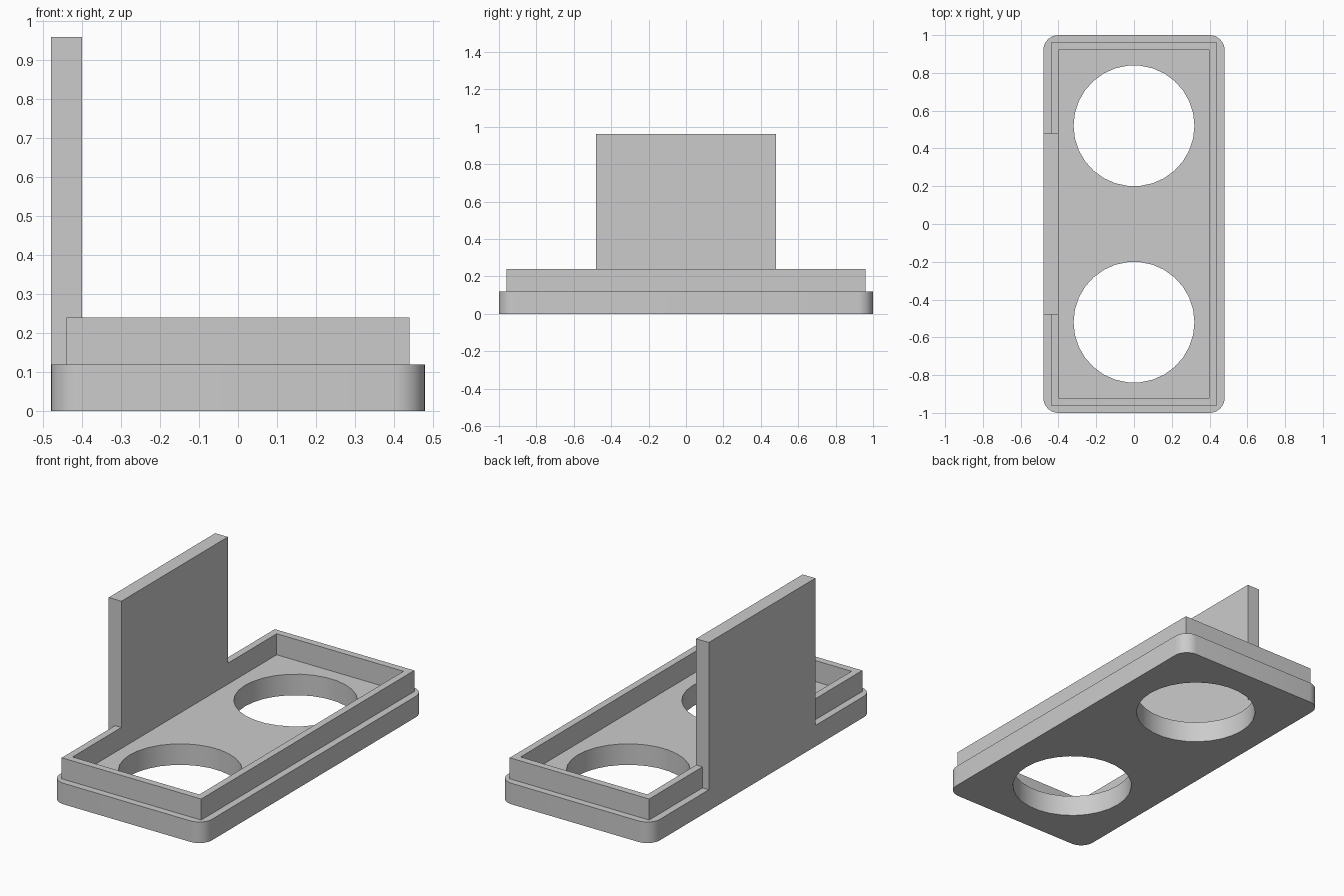
import bpy
import bmesh
from math import cos, sin, pi, radians

cube = bpy.data.objects.get("Cube")
if cube:
    bpy.data.objects.remove(cube, do_unlink=True)

# Single plain grey
grey = bpy.data.materials.new("plain grey")
grey.use_nodes = True
COLOUR = (0.6, 0.6, 0.6, 1)
grey.diffuse_color = COLOUR
grey.node_tree.nodes["Principled BSDF"].inputs["Base Color"].default_value = COLOUR


def prism(name, outline, z0, z1):
    """Extrude a counter-clockwise xy outline from z0 up to z1."""
    bm = bmesh.new()
    face = bm.faces.new([bm.verts.new((x, y, z0)) for x, y in outline])
    new = bmesh.ops.extrude_face_region(bm, geom=[face])["geom"]
    bmesh.ops.translate(bm, vec=(0, 0, z1 - z0),
                        verts=[v for v in new if isinstance(v, bmesh.types.BMVert)])
    bmesh.ops.recalc_face_normals(bm, faces=bm.faces)
    mesh = bpy.data.meshes.new(name)
    bm.to_mesh(mesh)
    bm.free()
    mesh.materials.append(grey)
    obj = bpy.data.objects.new(name, mesh)
    bpy.context.collection.objects.link(obj)
    return obj


def arc(cx, cy, radius, start, sweep, steps):
    return [(cx + radius * cos(start + sweep * i / steps),
             cy + radius * sin(start + sweep * i / steps)) for i in range(steps + 1)]


HALF_X, HALF_Y, CORNER = 0.48, 1.0, 0.08
WALL, LEDGE, PANEL_Y = 0.04, 0.04, 0.48
BASE_TOP, RIM_TOP, PANEL_TOP = 0.12, 0.24, 0.96

# Base plate with rounded corners
outline = []
for k, (sx, sy) in enumerate([(1, 1), (-1, 1), (-1, -1), (1, -1)]):
    outline += arc(sx * (HALF_X - CORNER), sy * (HALF_Y - CORNER), CORNER, k * pi / 2, pi / 2, 8)
base = prism("base_plate", outline, 0, BASE_TOP)

# Two round through holes
for side in (-1, 1):
    cutter = prism("hole_cutter", arc(0, side * 0.52, 0.32, 0, 2 * pi, 30)[:-1], -0.1, 0.3)
    cutter.hide_render = True
    cut = base.modifiers.new("hole", "BOOLEAN")
    cut.operation, cut.solver, cut.object = "DIFFERENCE", "EXACT", cutter
    bpy.context.view_layer.objects.active = base
    bpy.ops.object.modifier_apply(modifier=cut.name)
    bpy.data.objects.remove(cutter, do_unlink=True)

bpy.ops.object.select_all(action="DESELECT")
base.select_set(True)
bpy.context.view_layer.objects.active = base
bpy.ops.object.shade_smooth_by_angle(angle=radians(30))

# Raised rim, open where the upright panel stands
ox, oy = HALF_X - LEDGE, HALF_Y - LEDGE
ix, iy = ox - WALL, oy - WALL
prism("raised_rim",
      [(-ox, -PANEL_Y), (-ox, -oy), (ox, -oy), (ox, oy), (-ox, oy), (-ox, PANEL_Y),
       (-ix, PANEL_Y), (-ix, iy), (ix, iy), (ix, -iy), (-ix, -iy), (-ix, -PANEL_Y)],
      BASE_TOP, RIM_TOP)

# Upright panel, flush with the base edge
prism("upright_panel",
      [(-HALF_X, -PANEL_Y), (-ix, -PANEL_Y), (-ix, PANEL_Y), (-HALF_X, PANEL_Y)],
      BASE_TOP, PANEL_TOP)
